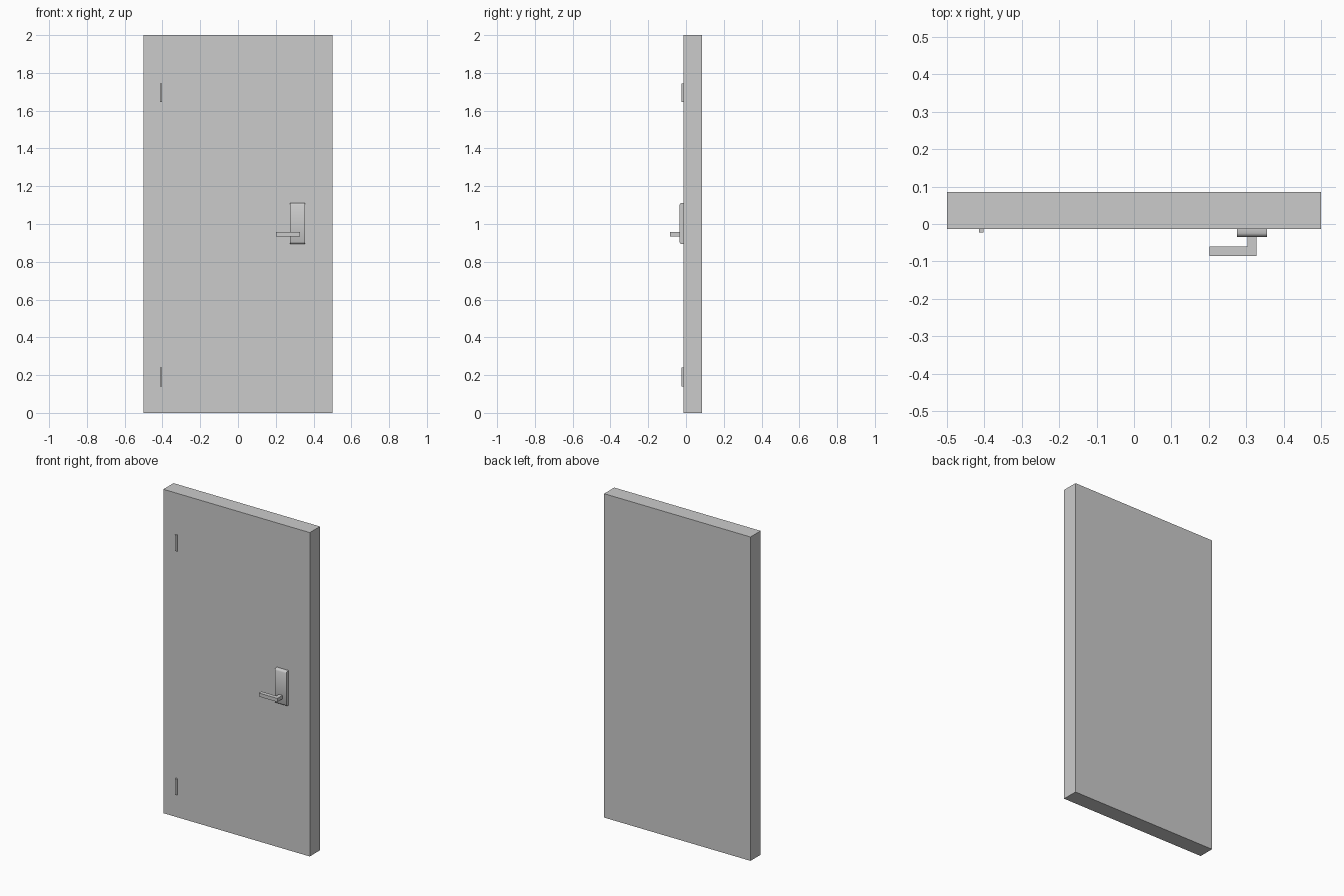
import bpy
import bmesh
from mathutils import Vector

cube = bpy.data.objects.get("Cube")
if cube:
    bpy.data.objects.remove(cube, do_unlink=True)

grey = bpy.data.materials.new("plain grey")
grey.use_nodes = True
grey.diffuse_color = (0.6, 0.6, 0.6, 1)
grey.node_tree.nodes["Principled BSDF"].inputs["Base Color"].default_value = grey.diffuse_color


def prism(name, outline, axis, low, high):
    """Extrude a closed outline along one axis; outline holds the other two coordinates."""
    bm = bmesh.new()
    verts = []
    for a, b in outline:
        co = [a, b]
        co.insert(axis, low)
        verts.append(bm.verts.new(co))
    face = bm.faces.new(verts)
    new = bmesh.ops.extrude_face_region(bm, geom=[face])["geom"]
    shift = Vector((0, 0, 0))
    shift[axis] = high - low
    bmesh.ops.translate(bm, vec=shift, verts=[v for v in new if isinstance(v, bmesh.types.BMVert)])
    bmesh.ops.recalc_face_normals(bm, faces=bm.faces)
    mesh = bpy.data.meshes.new(name)
    bm.to_mesh(mesh)
    bm.free()
    mesh.materials.append(grey)
    obj = bpy.data.objects.new(name, mesh)
    bpy.context.collection.objects.link(obj)
    return obj


def box(name, x, y, z):
    outline = [(x[0], y[0]), (x[1], y[0]), (x[1], y[1]), (x[0], y[1])]
    return prism(name, outline, 2, z[0], z[1])


FRONT = -0.014  # front surface of the door leaf

# Door leaf
box("door_leaf", (-0.5, 0.5), (FRONT, 0.085), (0, 2))

# Hinge knuckles
for name, z in (("lower_hinge", 0.14), ("upper_hinge", 1.645)):
    box(name, (-0.414, -0.402), (-0.023, FRONT), (z, z + 0.1))

# Handle plate with softened top and bottom front edges
plate = prism("handle_plate",
              [(FRONT, 0.895), (-0.025, 0.895), (-0.031, 0.898), (-0.035, 0.906),
               (-0.035, 1.099), (-0.031, 1.107), (-0.025, 1.11), (FRONT, 1.11)],
              0, 0.276, 0.355)
bpy.context.view_layer.objects.active = plate
plate.select_set(True)
bpy.ops.object.shade_smooth_by_angle(angle=0.8)

# Bent lever: stem out of the plate, then the grip
prism("lever_handle",
      [(0.328, -0.035), (0.328, -0.085), (0.202, -0.085),
       (0.202, -0.06), (0.304, -0.06), (0.304, -0.035)],
      2, 0.935, 0.957)
